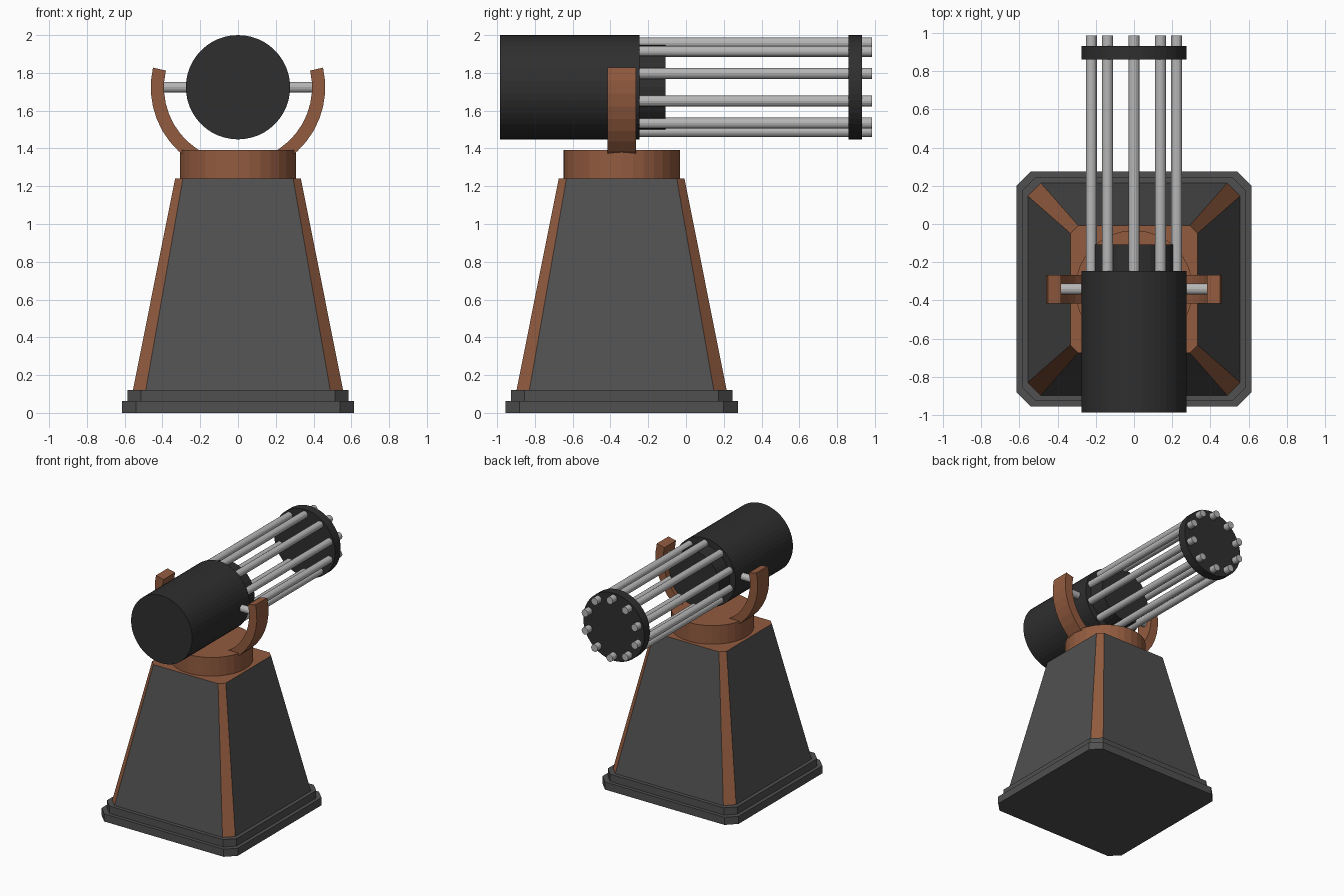
import bpy, bmesh, math
from mathutils import Matrix

if "Cube" in bpy.data.objects:
    bpy.data.objects.remove(bpy.data.objects["Cube"])

CY = -0.341      # pedestal centre along y
AZ = 1.724       # height of the gun axis


def material(name, rgb):
    m = bpy.data.materials.new(name)
    m.diffuse_color = (*rgb, 1)
    m.use_nodes = True
    m.node_tree.nodes["Principled BSDF"].inputs["Base Color"].default_value = m.diffuse_color
    return m


copper = material("copper", (0.29, 0.105, 0.05))
grey = material("dark grey", (0.08, 0.08, 0.08))
black = material("near black", (0.028, 0.028, 0.028))
steel = material("steel", (0.47, 0.47, 0.47))


def finish(name, bm, *mats):
    bmesh.ops.recalc_face_normals(bm, faces=bm.faces)
    me = bpy.data.meshes.new(name)
    bm.to_mesh(me)
    bm.free()
    for m in mats:
        me.materials.append(m)
    ob = bpy.data.objects.new(name, me)
    bpy.context.collection.objects.link(ob)
    return ob


def cylinder(name, axis, centre, a, b, r, sides, mat):
    """Cylinder along an axis from a to b; centre gives the other coordinates."""
    bm = bmesh.new()
    rot = {"x": Matrix.Rotation(math.pi / 2, 4, "Y"),
           "y": Matrix.Rotation(math.pi / 2, 4, "X"), "z": Matrix()}[axis]
    pos = list(centre)
    pos["xyz".index(axis)] = (a + b) / 2
    bmesh.ops.create_cone(bm, cap_ends=True, segments=sides, radius1=r, radius2=r,
                          depth=b - a, matrix=Matrix.Translation(pos) @ rot)
    return finish(name, bm, mat)


def octagon(h, c):
    """Square of half size h with corners cut by c."""
    f = h - c
    return [(f, -h), (h, -f), (h, f), (f, h), (-f, h), (-h, f), (-h, -f), (-f, -h)]


def frustum(name, z0, h0, c0, z1, h1, c1, *mats):
    bm = bmesh.new()
    lo = [bm.verts.new((x, y + CY, z0)) for x, y in octagon(h0, c0)]
    hi = [bm.verts.new((x, y + CY, z1)) for x, y in octagon(h1, c1)]
    bm.faces.new(lo)
    bm.faces.new(hi)
    for i in range(8):
        j = (i + 1) % 8
        bm.faces.new((lo[i], lo[j], hi[j], hi[i]))
    return finish(name, bm, *mats)


# Stepped base and tapered pedestal
frustum("base_lower_step", 0, 0.615, 0.075, 0.062, 0.615, 0.075, grey)
frustum("base_upper_step", 0.062, 0.586, 0.072, 0.122, 0.586, 0.072, grey)
body = frustum("pedestal", 0.122, 0.556, 0.068, 1.24, 0.333, 0.041, grey, copper)
for p in body.data.polygons:      # copper corner strips and top
    n = p.normal
    if n.z > 0.9 or (abs(n.x) > 0.4 and abs(n.y) > 0.4):
        p.material_index = 1

# Turntable
cylinder("turntable", "z", (0, CY, 0), 1.24, 1.392, 0.308, 32, copper)

# Curved yoke: arc swept below the gun axis
bm = bmesh.new()
rings = []
steps = 24
for i in range(steps + 1):
    t = math.radians(-193 + 206 * i / steps)
    rings.append([bm.verts.new((r * math.cos(t), CY + y, AZ + r * math.sin(t)))
                  for r, y in ((0.462, -0.075), (0.462, 0.075), (0.392, 0.075), (0.392, -0.075))])
for a, b in zip(rings, rings[1:]):
    for k in range(4):
        m = (k + 1) % 4
        bm.faces.new((a[k], a[m], b[m], b[k]))
bm.faces.new(rings[0])
bm.faces.new(rings[-1])
finish("yoke", bm, copper)

# Pivot pins
for side, s in (("left", -1), ("right", 1)):
    a, b = sorted((s * 0.25, s * 0.41))
    cylinder(side + "_pivot_pin", "x", (0, CY, AZ), a, b, 0.029, 16, steel)

# Gun housing, inner hub and muzzle plate
cylinder("gun_housing", "y", (0, 0, AZ), -0.986, -0.245, 0.276, 48, black)
cylinder("inner_hub", "y", (0, 0, AZ), -0.26, -0.108, 0.225, 32, black)
cylinder("muzzle_plate", "y", (0, 0, AZ), 0.86, 0.932, 0.276, 48, black)

# Ring of ten barrels
for i in range(10):
    t = math.tau * i / 10
    cylinder(f"barrel_{i + 1}", "y", (0.235 * math.sin(t), 0, AZ + 0.235 * math.cos(t)),
             -0.26, 0.986, 0.029, 16, steel)
